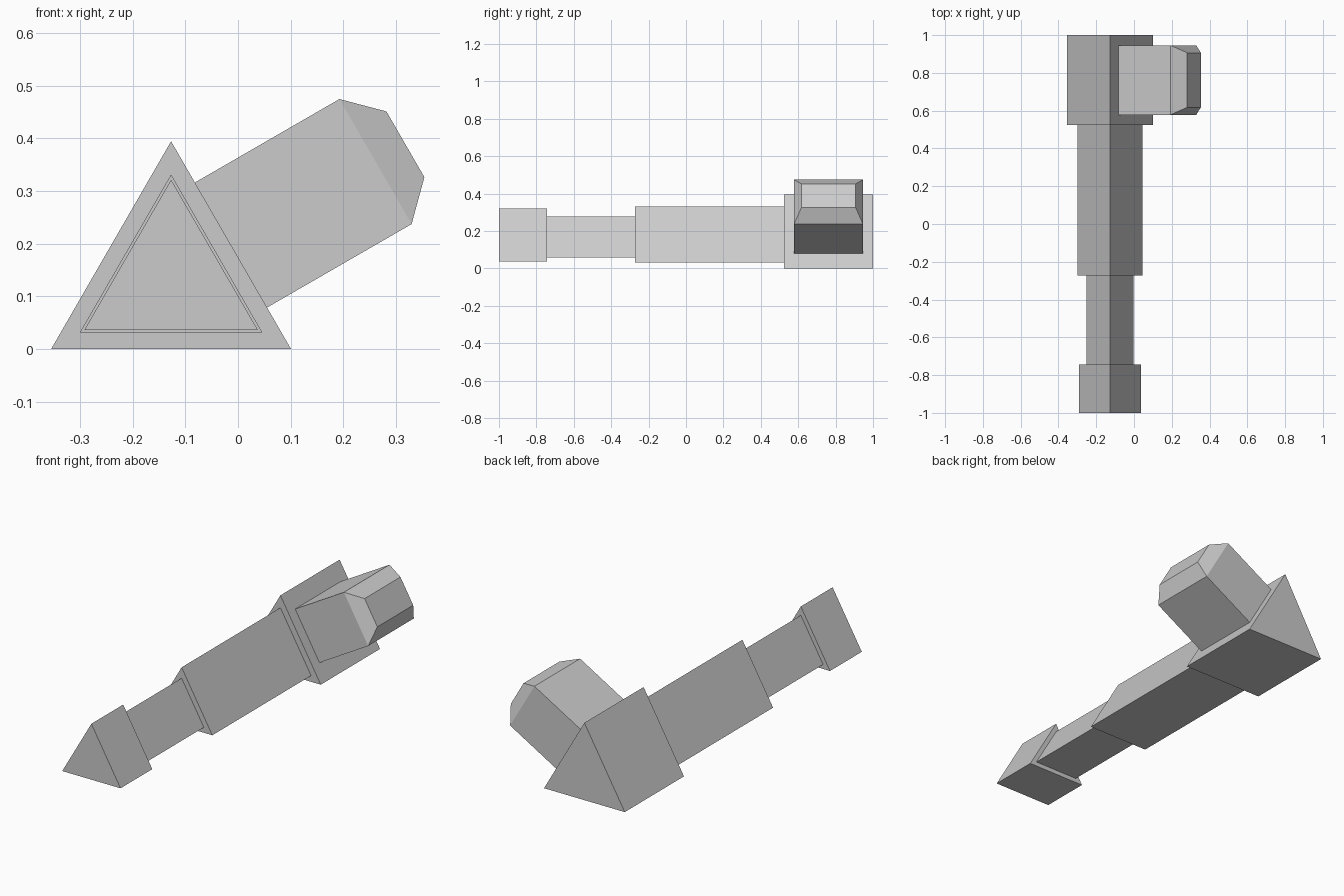
import bpy, bmesh, math
from mathutils import Vector

if "Cube" in bpy.data.objects:
    bpy.data.objects.remove(bpy.data.objects["Cube"])

CX, CZ = -0.127, 0.1315          # axis of the triangular body
bm = bmesh.new()


def ring(y, r):
    return [bm.verts.new((CX + r * math.sin(a), y, CZ + r * math.cos(a)))
            for a in (0, 2 * math.pi / 3, 4 * math.pi / 3)]


# stepped triangular body, lofted from front to back
steps = [(-1, .19), (-.744, .19), (-.744, .145), (-.273, .145),
         (-.273, .2), (.523, .2), (.523, .263), (1, .263)]
rings = [ring(y, r) for y, r in steps]
for a, b in zip(rings, rings[1:]):
    for i in range(3):
        j = (i + 1) % 3
        face = bm.faces.new((a[i], a[j], b[j], b[i]))
        if i == 0:
            socket = face        # ends as the right face of the rear block
bm.faces.new(rings[0])
bm.faces.new(rings[-1][::-1])
bmesh.ops.recalc_face_normals(bm, faces=bm.faces[:])

# side block growing out of the rear block's right slope
U = Vector((math.cos(math.pi / 6), 0, .5))
V = Vector((-.5, 0, math.cos(math.pi / 6)))
C = Vector((-.0135, .762, .1975))


def place(face, half_v, half_y, dist):
    mid = face.calc_center_median()
    for v in face.verts:
        d = v.co - mid
        v.co = (C + U * dist + V * math.copysign(half_v, d.dot(V))
                + Vector((0, math.copysign(half_y, d.y), 0)))


def grow(face, *size):
    new = bmesh.ops.extrude_discrete_faces(bm, faces=[face])["faces"][0]
    place(new, *size)
    return new


bmesh.ops.inset_individual(bm, faces=[socket], thickness=.05)
place(socket, .137, .184, 0)
block = grow(socket, .137, .184, .317)
grow(block, .072, .1445, .3825)      # bevelled tip

bmesh.ops.recalc_face_normals(bm, faces=bm.faces[:])
mesh = bpy.data.meshes.new("stepped_body")
bm.to_mesh(mesh)
bm.free()
obj = bpy.data.objects.new("stepped_body_with_side_block", mesh)
bpy.context.collection.objects.link(obj)
